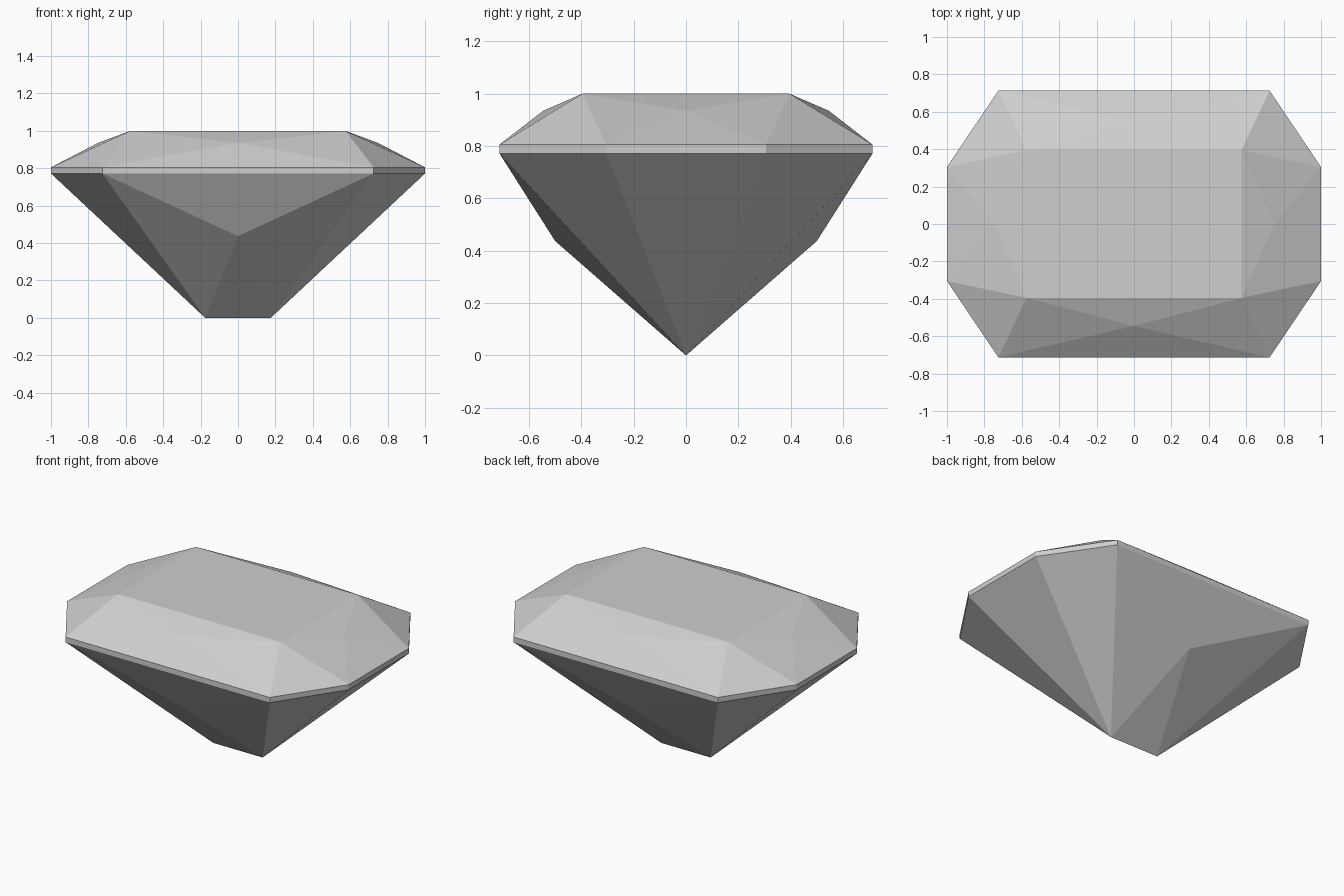
import bpy
import bmesh
from mathutils import Vector

default_cube = bpy.data.objects.get("Cube")
if default_cube:
    bpy.data.objects.remove(default_cube, do_unlink=True)

# Single pale grey stone colour
COLOUR = (0.62, 0.62, 0.62, 1)
stone = bpy.data.materials.new("pale_grey_stone")
stone.use_nodes = True
stone.diffuse_color = COLOUR
stone.node_tree.nodes["Principled BSDF"].inputs["Base Color"].default_value = COLOUR

# Key points in one quarter of the gem
TABLE = Vector((0.575, 0.395, 1.0))
CROWN_FRONT = Vector((0, 0.545, 0.935))
CROWN_SIDE = Vector((0.75, 0, 0.935))
FRONT_TOP = Vector((0.725, 0.713, 0.805))
SIDE_TOP = Vector((1.0, 0.305, 0.805))
FRONT_LOW = Vector((0.725, 0.713, 0.772))
SIDE_LOW = Vector((1.0, 0.305, 0.772))
PAVILION_FRONT = Vector((0, 0.5, 0.437))
KEEL = Vector((0.175, 0, 0))


def mirror(point, sx, sy):
    return Vector((point.x * sx, point.y * sy, point.z))


bm = bmesh.new()


def facet(*points):
    bm.faces.new([bm.verts.new(p) for p in points])


# Corner facets, repeated in all four quarters
for sx in (1, -1):
    for sy in (1, -1):
        for points in ((TABLE, FRONT_TOP, SIDE_TOP),
                       (TABLE, FRONT_TOP, CROWN_FRONT),
                       (TABLE, SIDE_TOP, CROWN_SIDE),
                       (FRONT_TOP, SIDE_TOP, SIDE_LOW, FRONT_LOW),
                       (FRONT_LOW, SIDE_LOW, KEEL),
                       (FRONT_LOW, KEEL, PAVILION_FRONT)):
            facet(*[mirror(p, sx, sy) for p in points])

# Front and back facets spanning the middle
for sy in (1, -1):
    for a, b in ((TABLE, CROWN_FRONT), (FRONT_TOP, CROWN_FRONT),
                 (FRONT_LOW, PAVILION_FRONT), (KEEL, PAVILION_FRONT)):
        facet(mirror(a, 1, sy), mirror(a, -1, sy), mirror(b, 1, sy))
    facet(mirror(FRONT_TOP, 1, sy), mirror(FRONT_TOP, -1, sy),
          mirror(FRONT_LOW, -1, sy), mirror(FRONT_LOW, 1, sy))

# Left and right facets spanning the middle
for sx in (1, -1):
    for a, b in ((TABLE, CROWN_SIDE), (SIDE_TOP, CROWN_SIDE), (SIDE_LOW, KEEL)):
        facet(mirror(a, sx, 1), mirror(a, sx, -1), mirror(b, sx, 1))
    facet(mirror(SIDE_TOP, sx, 1), mirror(SIDE_TOP, sx, -1),
          mirror(SIDE_LOW, sx, -1), mirror(SIDE_LOW, sx, 1))

# Flat table on top
facet(*[mirror(TABLE, sx, sy) for sx, sy in ((1, 1), (-1, 1), (-1, -1), (1, -1))])

# Weld the facets into one closed, flat-shaded stone
bmesh.ops.remove_doubles(bm, verts=bm.verts[:], dist=0.0001)
bmesh.ops.recalc_face_normals(bm, faces=bm.faces[:])
mesh = bpy.data.meshes.new("cut_gem")
bm.to_mesh(mesh)
bm.free()
mesh.materials.append(stone)
gem = bpy.data.objects.new("cut_gem", mesh)
bpy.context.collection.objects.link(gem)
